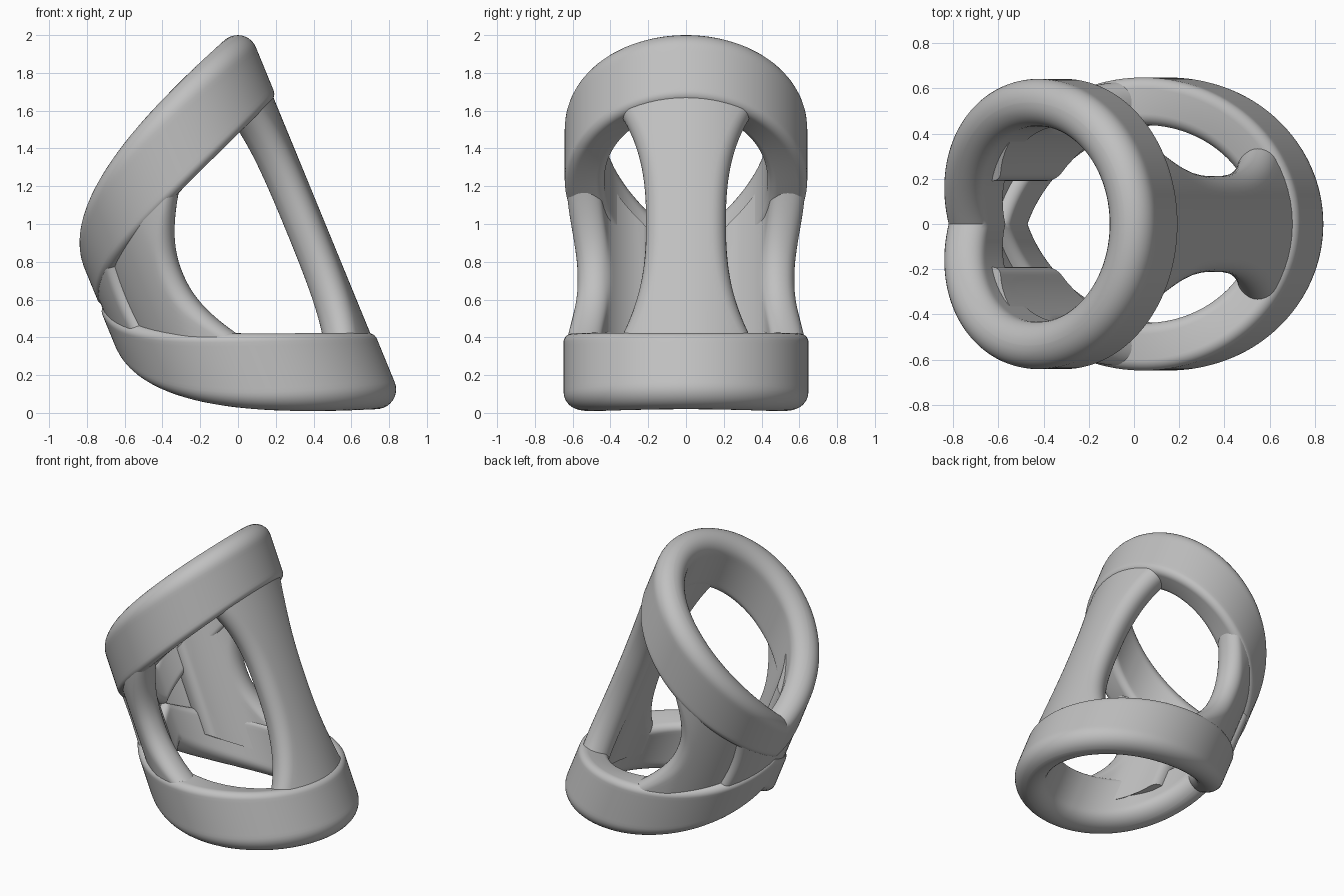
import bpy, bmesh
from math import sin, cos, pi, radians

cube = bpy.data.objects.get("Cube")
if cube:
    bpy.data.objects.remove(cube, do_unlink=True)

grey = bpy.data.materials.new("plain grey")
grey.use_nodes = True
grey.diffuse_color = (0.53, 0.53, 0.53, 1)
grey.node_tree.nodes["Principled BSDF"].inputs["Base Color"].default_value = grey.diffuse_color

LOW, HIGH = -0.07, 1.655      # band heights along the leaning axis
OUTER = 0.642


def place(phi, radius, s):
    """Point on the leaning tube: angle, radius and height along its axis."""
    n = 0.18 + radius * cos(phi)
    return (0.925 * n - 0.38 * s, radius * sin(phi), 0.38 * n + 0.925 * s + 0.003)


def rise(phi):
    return 0.71 * (1 - abs(cos(phi / 2)))


def section(half_len, half_thick, r_plus, r_minus, steps=8, fill=12):
    """Rounded bar outline as (along, across) pairs, long sides subdivided."""
    corners = [(1, 1, r_plus, 0), (-1, 1, r_minus, 1),
               (-1, -1, r_minus, 2), (1, -1, r_plus, 3)]
    pts = []
    for sx, sy, r, quarter in corners:
        for i in range(steps + 1):
            a = (quarter + i / steps) * pi / 2
            pts.append((sx * (half_len - r) + r * cos(a),
                        sy * (half_thick - r) + r * sin(a)))
        if quarter % 2 == 0:
            start = sx * (half_len - r)
            end = -sx * (half_len - (r_minus if quarter == 0 else r_plus))
            for i in range(1, fill):
                pts.append((start + (end - start) * i / fill, sy * half_thick))
    return pts


def loft(name, rows, closed):
    bm = bmesh.new()
    loops = [[bm.verts.new(p) for p in row] for row in rows]
    count = len(loops[0])
    for i in range(len(loops) if closed else len(loops) - 1):
        a, b = loops[i], loops[(i + 1) % len(loops)]
        for j in range(count):
            k = (j + 1) % count
            bm.faces.new((a[j], a[k], b[k], b[j]))
    if not closed:
        bm.faces.new(loops[0])
        bm.faces.new(loops[-1])
    bmesh.ops.remove_doubles(bm, verts=bm.verts, dist=0.0001)
    bmesh.ops.recalc_face_normals(bm, faces=bm.faces)
    mesh = bpy.data.meshes.new(name)
    bm.to_mesh(mesh)
    bm.free()
    mesh.materials.append(grey)
    obj = bpy.data.objects.new(name, mesh)
    bpy.context.collection.objects.link(obj)
    bpy.ops.object.select_all(action='DESELECT')
    obj.select_set(True)
    bpy.context.view_layer.objects.active = obj
    bpy.ops.object.shade_smooth_by_angle(angle=radians(35))


def band(name, base, direction, outer):
    """Bent ring with a full round outer lip and a crease where it dips."""
    rows = []
    for i in range(144):
        phi = -pi + 2 * pi * i / 144
        bend = max(0, abs(phi) / pi - 0.5) * 2
        deepen = 0.02 * sin(phi) ** 2      # the inner edge drops at the sides
        half_thick = 0.105 - 0.012 * bend
        outline = section(0.2 - 0.04 * bend ** 2 + deepen, half_thick,
                          half_thick - 0.002, 0.05)
        rows.append([place(phi, outer - half_thick + across,
                           base + direction * (along - deepen - rise(phi)))
                     for along, across in outline])
    loft(name, rows, True)


def strut(name, edges, mid_r, half_thick, lean=0):
    """Curved bar between the bands; edges(v) gives its two angles, v in -1..1."""
    rows = []
    for i in range(49):
        v = -1 + 2 * i / 48
        start, end = edges(v)
        centre, half = (start + end) / 2, abs(end - start) / 2
        row = []
        for along, across in section(half * mid_r, half_thick,
                                     half_thick - 0.006, half_thick - 0.006):
            phi = centre + along / mid_r
            s = (LOW + HIGH) / 2 + v * ((HIGH - LOW) / 2 - rise(phi))
            inset = lean * max(0, abs(phi) - 2)
            row.append(place(phi, mid_r - inset + across, s))
        rows.append(row)
    loft(name, rows, False)


def spine_edges(v):
    half = radians(22.5 + 14.5 * min(1.2, (abs(v) / 0.76) ** 2.5))
    return -half, half


def side_edges(side):
    def edges(v):
        near = radians(109 - 19 * min(1.5, (abs(v) / 0.68) ** 2.2))
        return side * near, side * radians(156)
    return edges


def web_edges(v):
    half = radians(34 + 8 * v * v)
    return pi - half, pi + half


# Two bands that meet in a crease
band("upper_band", HIGH, 1, OUTER)
band("lower_band", LOW, -1, OUTER + 0.006)

# Three struts joining them
strut("spine_strut", spine_edges, 0.53, 0.097)
strut("left_side_strut", side_edges(1), 0.545, 0.092, 0.07)
strut("right_side_strut", side_edges(-1), 0.545, 0.092, 0.07)

# Web closing the gap beside the crease
strut("back_web", web_edges, 0.574, 0.06)
